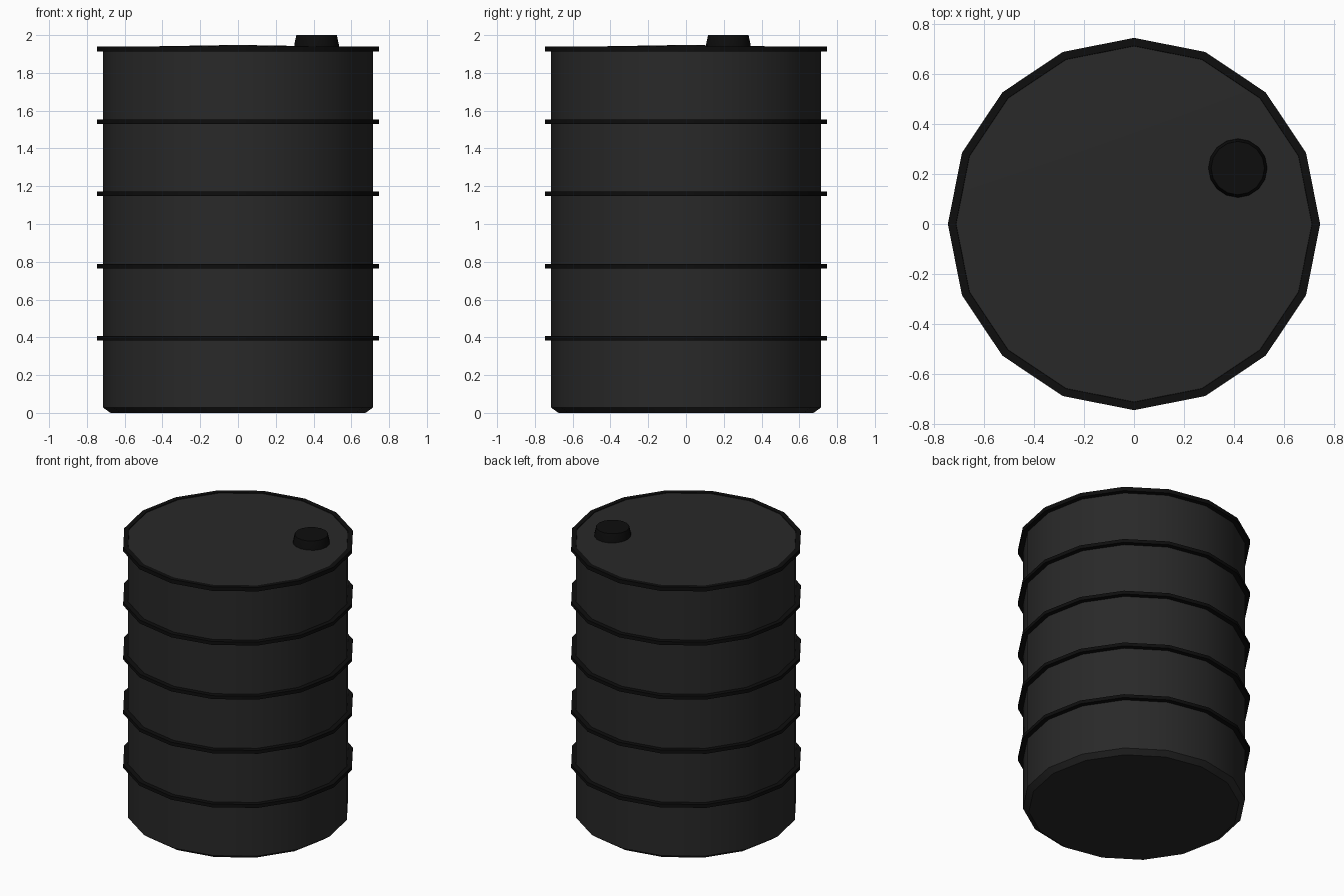
import bpy, bmesh
from math import cos, sin, tau, radians

if "Cube" in bpy.data.objects:
    bpy.data.objects.remove(bpy.data.objects["Cube"])


def material(name, value):
    m = bpy.data.materials.new(name)
    m.diffuse_color = (value, value, value, 1)
    m.use_nodes = True
    m.node_tree.nodes["Principled BSDF"].inputs["Base Color"].default_value = m.diffuse_color
    return m


dark = material("dark_grey", 0.022)
black = material("black", 0.004)


def lathe(name, profile, mat, sides=16, centre=(0, 0), closed=False):
    """Spin an (r, z) profile; r = 0 makes a pole. closed joins last to first."""
    bm = bmesh.new()
    rings = []
    for r, z in profile:
        if r == 0:
            rings.append([bm.verts.new((0, 0, z))] * sides)
        else:
            rings.append([bm.verts.new((r * cos(tau * i / sides), r * sin(tau * i / sides), z))
                          for i in range(sides)])
    pairs = list(zip(rings, rings[1:]))
    if closed:
        pairs.append((rings[-1], rings[0]))
    for a, b in pairs:
        for i in range(sides):
            j = (i + 1) % sides
            bm.faces.new(list(dict.fromkeys((a[i], a[j], b[j], b[i]))))
    bmesh.ops.recalc_face_normals(bm, faces=bm.faces[:])
    mesh = bpy.data.meshes.new(name)
    bm.to_mesh(mesh)
    bm.free()
    ob = bpy.data.objects.new(name, mesh)
    ob.location = (*centre, 0)
    ob.data.materials.append(mat)
    bpy.context.collection.objects.link(ob)
    bpy.ops.object.select_all(action='DESELECT')
    ob.select_set(True)
    bpy.context.view_layer.objects.active = ob
    bpy.ops.object.shade_smooth_by_angle(angle=radians(30))
    return ob


# Drum body with chamfered foot and faintly domed lid
lathe("drum_body", [(0, 0), (0.675, 0), (0.714, 0.028), (0.714, 1.936), (0, 1.948)], dark)

# Reinforcing hoops
for n, z in enumerate((0.395, 0.777, 1.16, 1.542)):
    lathe(f"hoop_{n + 1}", [(0.705, z - 0.012), (0.746, z - 0.012),
                            (0.746, z + 0.012), (0.705, z + 0.012)], black, closed=True)

# Top rim
lathe("top_rim", [(0.705, 1.912), (0.746, 1.912), (0.746, 1.94), (0.714, 1.94)],
      black, closed=True)

# Filler cap
lathe("filler_cap", [(0, 1.93), (0.118, 1.93), (0.118, 1.95), (0.107, 2.0), (0, 2.0)],
      black, centre=(0.416, 0.224))
